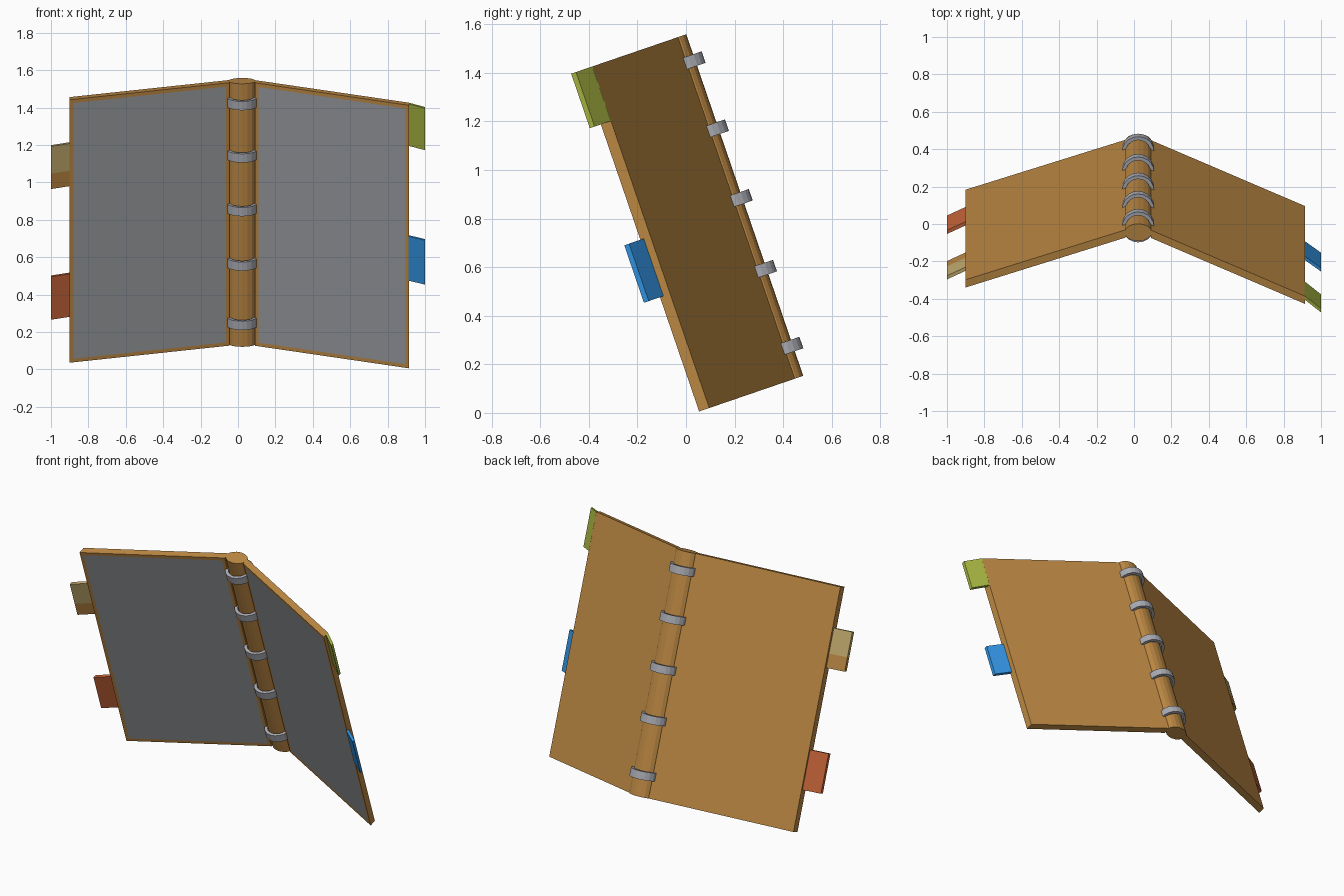
import bpy, bmesh, math
from mathutils import Matrix

if "Cube" in bpy.data.objects:
    bpy.data.objects.remove(bpy.data.objects["Cube"])

TILT = Matrix.Rotation(math.radians(18.9), 4, 'X')   # whole book leans forward


def material(name, rgb):
    m = bpy.data.materials.new(name)
    m.diffuse_color = (*rgb, 1)
    m.use_nodes = True
    m.node_tree.nodes["Principled BSDF"].inputs["Base Color"].default_value = m.diffuse_color
    return m


LEATHER = material("brown leather", (0.50, 0.245, 0.056))
LINING = material("grey lining", (0.31, 0.32, 0.34))
METAL = material("grey metal", (0.40, 0.41, 0.45))
RED = material("red tab", (0.58, 0.13, 0.042))
TAN = material("tan tab", (0.55, 0.41, 0.16))
GREEN = material("green tab", (0.36, 0.43, 0.05))
BLUE = material("blue tab", (0.03, 0.28, 0.72))


def finish(name, bm, *mats):
    bm.transform(TILT)
    bmesh.ops.recalc_face_normals(bm, faces=bm.faces)
    me = bpy.data.meshes.new(name)
    bm.to_mesh(me)
    bm.free()
    for m in mats:
        me.materials.append(m)
    ob = bpy.data.objects.new(name, me)
    bpy.context.collection.objects.link(ob)
    return ob


def prism(profile, z0, z1):
    """Extrude an (x, y) outline from z0 to z1."""
    bm = bmesh.new()
    face = bm.faces.new([bm.verts.new((x, y, z0)) for x, y in profile])
    ext = bmesh.ops.extrude_face_region(bm, geom=[face])["geom"]
    top = [v for v in ext if isinstance(v, bmesh.types.BMVert)]
    bmesh.ops.translate(bm, verts=top, vec=(0, 0, z1 - z0))
    bmesh.ops.recalc_face_normals(bm, faces=bm.faces)
    bm.normal_update()
    return bm


def slab(x0, yback0, x1, yback1, thick):
    return [(x0, yback0), (x1, yback1), (x1, yback1 - thick), (x0, yback0 - thick)]


def ellipse(cx, cy, rx, ry, n):
    return [(cx + rx * math.cos(2 * math.pi * i / n),
             cy + ry * math.sin(2 * math.pi * i / n)) for i in range(n)]


BOTTOM, TOP = -0.012, 1.474
CX, CY = 0.022, 0.457

# Covers, with the grey lining inset on the inner face
for name, x0, y0, x1, y1 in (("left_cover", -0.045, 0.472, -0.9, 0.19),
                             ("right_cover", 0.09, 0.47, 0.915, 0.097)):
    bm = prism(slab(x0, y0, x1, y1, 0.044), BOTTOM, TOP)
    inner = min(bm.faces, key=lambda f: f.normal.y)
    bmesh.ops.inset_region(bm, faces=[inner], thickness=0.029)
    inner.material_index = 1
    finish(name, bm, LEATHER, LINING)

# Rounded spine
finish("spine", prism(ellipse(CX, CY, 0.073, 0.049, 16), BOTTOM, TOP), LEATHER)

# Binding rings
N = 20
for k, z in enumerate((0.12, 0.455, 0.763, 1.066, 1.362)):
    bm = bmesh.new()
    loops = [[bm.verts.new((x, y, z + dz)) for x, y in ellipse(CX, CY, r, r, N)]
             for r, dz in ((0.086, -0.025), (0.086, 0.025), (0.067, 0.025), (0.067, -0.025))]
    for a in range(4):
        p, q = loops[a], loops[(a + 1) % 4]
        for i in range(N):
            j = (i + 1) % N
            bm.faces.new((p[i], p[j], q[j], q[i]))
    finish(f"ring_{k + 1}", bm, METAL)

# Page tabs: root x, root back y, tip x, tip back y, bottom, top
for name, mat, x0, y0, x1, y1, z0, z1 in (
        ("red_tab", RED, -0.895, 0.182, -1.0, 0.131, 0.243, 0.486),
        ("tan_tab_upper", TAN, -0.895, 0.178, -1.0, 0.127, 1.07, 1.224),
        ("tan_tab_lower", LEATHER, -0.895, 0.178, -1.0, 0.127, 0.983, 1.07),
        ("green_tab", GREEN, 0.912, 0.099, 1.0, 0.026, 1.237, 1.474),
        ("blue_tab", BLUE, 0.912, 0.070, 1.0, 0.004, 0.485, 0.735)):
    finish(name, prism(slab(x0, y0, x1, y1, 0.021), z0, z1), mat)
